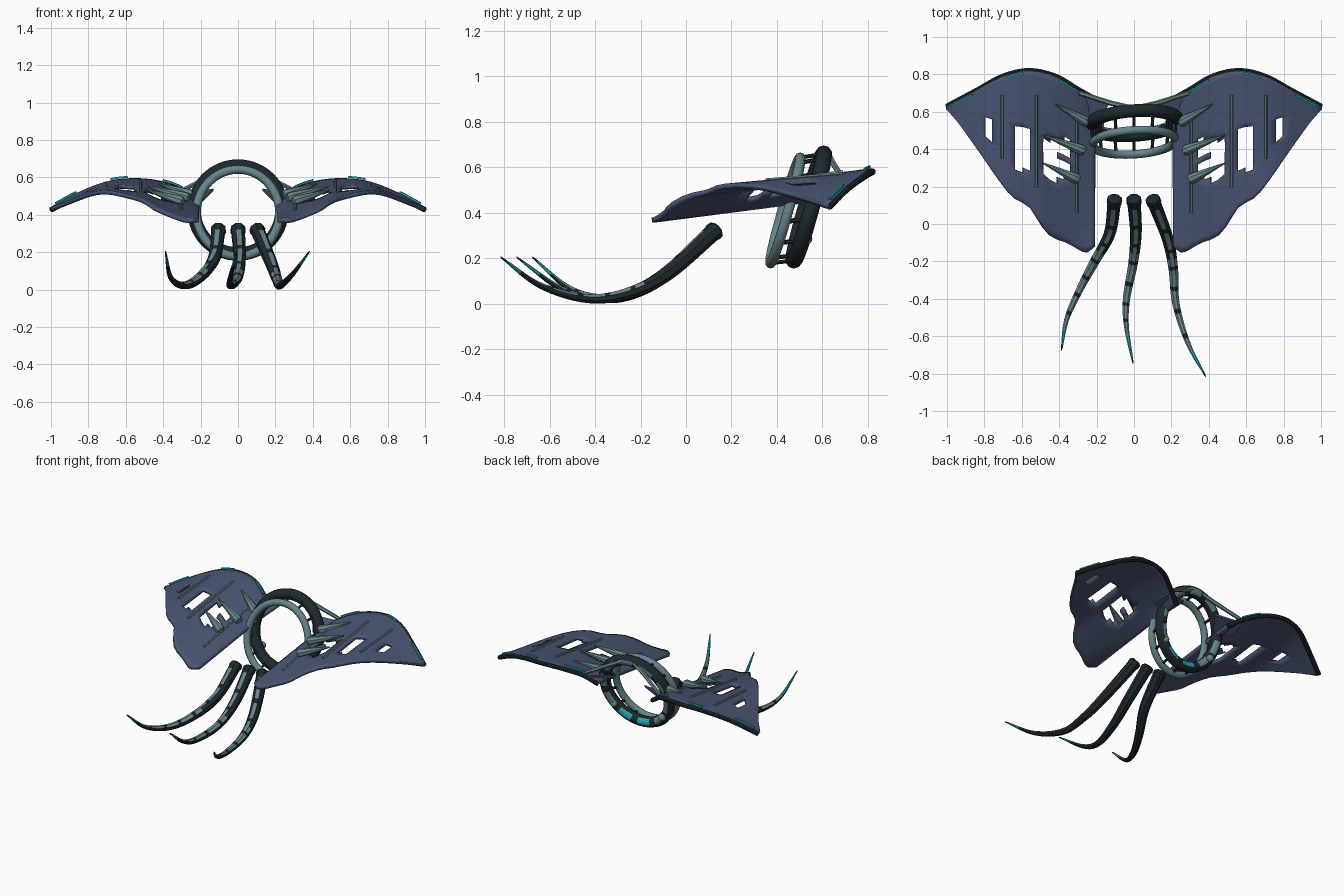
import bpy, bmesh, math
from mathutils import Vector as V

if "Cube" in bpy.data.objects:
    bpy.data.objects.remove(bpy.data.objects["Cube"])


def material(name, col):
    m = bpy.data.materials.new(name)
    m.diffuse_color = (*col, 1)
    m.use_nodes = True
    m.node_tree.nodes["Principled BSDF"].inputs["Base Color"].default_value = m.diffuse_color
    return m


SLATE = material("slate_blue", (0.068, 0.092, 0.172))
DARK = material("dark_metal", (0.013, 0.022, 0.027))
LIGHT = material("pale_steel", (0.135, 0.235, 0.255))
TEAL = material("bright_teal", (0.02, 0.40, 0.47))


def finish(name, bm, mats, angle=40):
    bmesh.ops.recalc_face_normals(bm, faces=bm.faces)
    me = bpy.data.meshes.new(name)
    bm.to_mesh(me)
    bm.free()
    ob = bpy.data.objects.new(name, me)
    bpy.context.collection.objects.link(ob)
    for m in mats:
        me.materials.append(m)
    bpy.context.view_layer.objects.active = ob
    ob.select_set(True)
    bpy.ops.object.shade_smooth_by_angle(angle=math.radians(angle))
    ob.select_set(False)
    return ob


def tube(name, pts, radii, mats, sides=8, ref=(0, 0, 1), closed=False, pick=None):
    """Sweep a polygon along pts; side 0 faces the ref direction."""
    bm, rings, n = bmesh.new(), [], len(pts)
    pts = [V(p) for p in pts]
    if not isinstance(radii, (list, tuple)):
        radii = [radii] * n
    for i, p in enumerate(pts):
        a = pts[(i - 1) % n] if closed else pts[max(i - 1, 0)]
        b = pts[(i + 1) % n] if closed else pts[min(i + 1, n - 1)]
        t = (b - a).normalized()
        u = V(ref) - t * V(ref).dot(t)
        u.normalize()
        w = t.cross(u)
        angs = [2 * math.pi * (j - 0.5) / sides for j in range(sides)]
        rings.append([bm.verts.new(p + radii[i] * (math.cos(q) * u + math.sin(q) * w)) for q in angs])
    for i in range(n if closed else n - 1):
        r, s = rings[i], rings[(i + 1) % n]
        for j in range(sides):
            k = (j + 1) % sides
            f = bm.faces.new((r[j], r[k], s[k], s[j]))
            f.material_index = pick(i, j) if pick else 0
    if not closed:
        bm.faces.new(rings[0])
        bm.faces.new(rings[-1])
    return finish(name, bm, mats)


def spline(pts, steps):
    """Catmull-Rom samples through pts."""
    p = [V(q) for q in pts]
    p = [2 * p[0] - p[1]] + p + [2 * p[-1] - p[-2]]
    out = []
    for i in range(1, len(p) - 2):
        a, b, c, d = p[i - 1:i + 3]
        for k in range(steps):
            t = k / steps
            out.append(0.5 * (2 * b + (c - a) * t + (2 * a - 5 * b + 4 * c - d) * t * t
                              + (3 * b - a - 3 * c + d) * t ** 3))
    return out + [p[-2]]


# wing outline: x, y, z along the leading and trailing edges
LEAD = spline([(.21, .67, .47), (.3, .72, .53), (.42, .79, .572), (.56, .82, .585),
               (.7, .79, .568), (.85, .71, .51), (1, .63, .43)], 8)
TRAIL = spline([(.21, -.12, .37), (.25, -.15, .367), (.29, -.14, .37), (.36, -.1, .395), (.44, -.07, .43),
                (.5, 0, .47), (.56, .09, .49), (.65, .144, .512), (.72, .23, .52),
                (.8, .35, .505), (.93, .535, .455), (1, .615, .428)], 6)


def at(curve, x):
    for a, b in zip(curve, curve[1:]):
        if x <= b.x:
            return a.lerp(b, max(0, (x - a.x) / max(b.x - a.x, 1e-6)))
    return curve[-1]


def wing_z(x, y):
    a, b = at(TRAIL, x), at(LEAD, x)
    return a.z + (b.z - a.z) * (y - a.y) / max(b.y - a.y, 0.01)


HOLES = [(.34, .41, .26, .34), (.34, .41, .37, .46), (.41, .487, .24, .46),
         (.556, .636, .28, .52), (.757, .797, .45, .56)]
XS = [.21, .23, .25, .27, .29, .315, .34, .375, .41, .45, .487, .52, .556, .595, .636,
      .675, .715, .757, .797, .83, .865, .9, .935, .97, 1]
ROWS = 26

for side, s in (("left", -1), ("right", 1)):
    # wing membrane with window openings
    bm = bmesh.new()
    grid = []
    for x in XS:
        a, b = at(TRAIL, x), at(LEAD, x)
        grid.append([bm.verts.new((s * x, a.y + (b.y - a.y) * r / ROWS,
                                   a.z + (b.z - a.z) * r / ROWS)) for r in range(ROWS + 1)])
    for c in range(len(XS) - 1):
        for r in range(ROWS):
            q = (grid[c][r], grid[c + 1][r], grid[c + 1][r + 1], grid[c][r + 1])
            m = sum((v.co for v in q), V()) / 4
            if not any(h[0] < abs(m.x) < h[1] and h[2] < m.y < h[3] for h in HOLES):
                bm.faces.new(q)
    wing = finish(side + "_wing", bm, [SLATE])
    mod = wing.modifiers.new("thickness", "SOLIDIFY")
    mod.thickness, mod.offset = 0.022, 0

    # dark rail on the leading edge
    tube(side + "_leading_rail", [(s * p.x, p.y, p.z - .004) for p in LEAD], .015, [DARK])

    # long ribs lying on the wing
    for i, (x, y0, y1) in enumerate([(.305, .06, .56), (.522, .195, .69), (.705, .35, .69)]):
        tube(f"{side}_rib_{i}", [(s * x, y, wing_z(x, y) + .013)
             for y in [y0 + (y1 - y0) * k / 6 for k in range(7)]], .008, [LIGHT], 6)

    # teal strips near the leading edge
    for i, (x0, x1) in enumerate([(.3, .4), (.59, .68), (.865, .975)]):
        pts = [at(LEAD, x0 + (x1 - x0) * k / 4) for k in range(5)]
        tube(f"{side}_glow_strip_{i}", [(s * p.x, p.y - .012, p.z + .018) for p in pts], .007, [TEAL], 4)

    # spikes at the wing root
    for i, (x0, y0, x1, y1) in enumerate([(.295, .235, .485, .325), (.265, .39, .485, .475), (.245, .54, .42, .64)]):
        a = V((s * x0, y0, wing_z(x0, y0) + .03))
        b = V((s * x1, y1, wing_z(x1, y1) + .02))
        tube(f"{side}_root_spike_{i}", [a, a.lerp(b, .08), a.lerp(b, .2), b], [.022, .03, .027, .004], [LIGHT])

    # brace from the ring top to the wing root, with a web plate under it
    tube(side + "_brace", [(0, .62, .675), (s * .12, .645, .62), (s * .29, .70, .535)],
         [.012, .014, .012], [LIGHT], 6)
    bm = bmesh.new()
    corners = [(.3, .705, .515), (.13, .645, .54), (.19, .55, .48), (.33, .58, .49)]
    top = [bm.verts.new((s * x, y, z)) for x, y, z in corners]
    low = [bm.verts.new((s * x, y, z - .012)) for x, y, z in corners]
    bm.faces.new(top)
    bm.faces.new(low)
    for k in range(4):
        bm.faces.new((top[k], top[k - 1], low[k - 1], low[k]))
    finish(side + "_root_web", bm, [SLATE])

    # small knob behind the ring
    bm = bmesh.new()
    bmesh.ops.create_icosphere(bm, subdivisions=2, radius=.026)
    bmesh.ops.translate(bm, verts=bm.verts, vec=(s * .185, .53, .285))
    finish(side + "_ring_knob", bm, [LIGHT])


def ring_point(a, cy, cz, rx, rz):
    x, z = rx * math.cos(a), rz * math.sin(a)
    return V((x, cy + .28 * z + .06 * x, cz + z))


FRONT, BACK = (.437, .41, .222, .232), (.54, .425, .235, .235)
N = 60
turn = [2 * math.pi * i / N for i in range(N)]


# back ring: dark with pale and teal plates facing backwards
def ring_color(i, j):
    if j in (0, 1) and i % 6 < 4:
        return 2 if i // 6 in (7, 8) else 1
    return 0


tube("back_ring", [ring_point(a, *BACK) for a in turn], .036, [DARK, LIGHT, TEAL], 10,
     (0, 1, 0), True, ring_color)
tube("front_ring", [ring_point(a, *FRONT) for a in turn], .023, [LIGHT], 10, (0, 1, 0), True)
for i in range(14):
    a = 2 * math.pi * (i + .5) / 14
    tube(f"ring_crossbar_{i}", [ring_point(a, *FRONT), ring_point(a, *BACK)], .009, [DARK], 6, (1, 0, .3))

# trailing tentacles
PATHS = {
    "left": [(-.105, .12, .315), (-.13, -.05, .16), (-.21, -.2, .06), (-.29, -.35, .022),
             (-.36, -.51, .065), (-.388, -.675, .205)],
    "middle": [(0, .12, .315), (.01, -.05, .16), (-.005, -.21, .058), (-.04, -.4, .022),
               (-.04, -.55, .065), (-.005, -.745, .205)],
    "right": [(.105, .12, .315), (.18, -.08, .135), (.21, -.24, .05), (.225, -.43, .022),
              (.29, -.64, .08), (.383, -.815, .205)]}


def tentacle_color(i, j):
    if 34 <= i < 39:
        return 2 if j in (0, 1, 7) else (2 if i > 35 else 0)
    if i >= 39 or i % 5 == 0:
        return 0
    return 1 if j == 0 or (i > 12 and j in (1, 7)) else 0


for name, path in PATHS.items():
    pts = spline(path, 8)
    n = len(pts) - 1
    radii = [.036 * (1 - k / n) ** .75 + .003 for k in range(n + 1)]
    tube(name + "_tentacle", pts, radii, [DARK, LIGHT, TEAL], 8, pick=tentacle_color)
    # socket at the tentacle root
    d = (pts[0] - pts[2]).normalized()
    tube(name + "_tentacle_socket", [pts[0] - d * .02, pts[0], pts[0] + d * .02, pts[0] + d * .03],
         [.036, .043, .04, .025], [DARK], 8)
